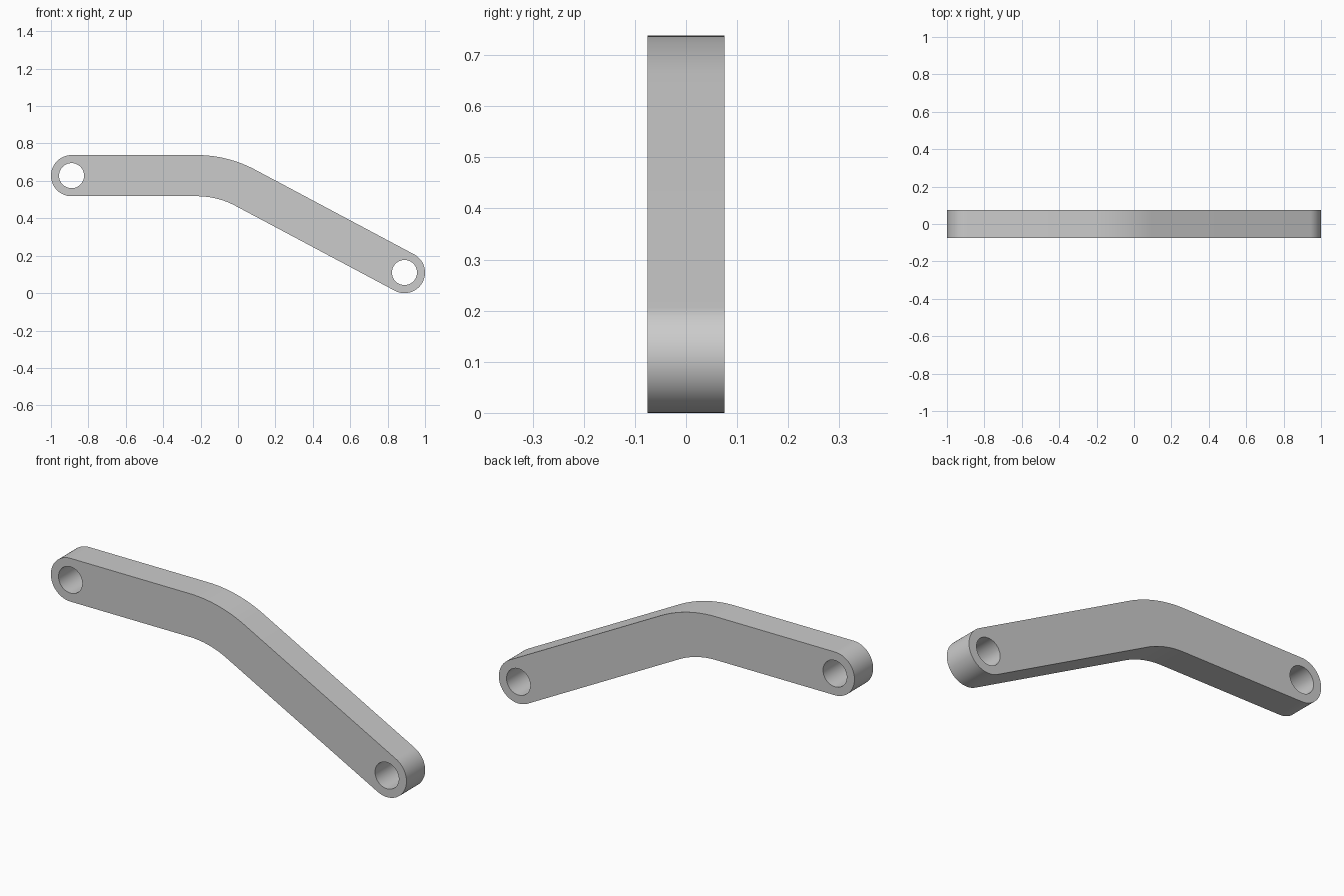
import bpy
import bmesh
from math import sin, cos, pi, asin, atan2, hypot, radians
from mathutils import Vector

cube = bpy.data.objects.get("Cube")
if cube:
    bpy.data.objects.remove(cube, do_unlink=True)

HALF_WIDTH = 0.11       # half the bar height, also the end radius
HALF_DEPTH = 0.075
HOLE = 0.067
BEND = 0.55             # centreline radius of the bend
left_pin = Vector((-0.89, 0.628))
right_pin = Vector((0.89, 0.11))
bend_centre = Vector((-0.22, left_pin.y - BEND))

# Bend angle that aims the sloping arm at the lower pin
to_pin = right_pin - bend_centre
angle = asin(BEND / hypot(*to_pin)) - atan2(to_pin.y, to_pin.x)


def arc(centre, radius, start, end, steps):
    """Points along an arc, angles in radians."""
    turns = [start + (end - start) * i / steps for i in range(steps + 1)]
    return [centre + radius * Vector((cos(a), sin(a))) for a in turns]


# Bar outline, clockwise from the rounded left end
up = pi / 2
outline = arc(left_pin, HALF_WIDTH, 3 * up, up, 32)
outline += arc(bend_centre, BEND + HALF_WIDTH, up, up - angle, 24)
outline += arc(right_pin, HALF_WIDTH, up - angle, -up - angle, 32)
outline += arc(bend_centre, BEND - HALF_WIDTH, up - angle, up, 24)
loops = [outline] + [arc(p, HOLE, 0, 2 * pi, 48)[:-1] for p in (left_pin, right_pin)]

# Filled 2D curve with pin holes, given its depth by extrusion
curve = bpy.data.curves.new("bar_profile", "CURVE")
curve.dimensions = "2D"
curve.fill_mode = "BOTH"
curve.extrude = HALF_DEPTH
for points in loops:
    spline = curve.splines.new("POLY")
    spline.points.add(len(points) - 1)
    for target, p in zip(spline.points, points):
        target.co = (p.x, p.y, 0, 1)
    spline.use_cyclic_u = True

bar = bpy.data.objects.new("bent_link_bar", curve)
bpy.context.collection.objects.link(bar)
bar.rotation_euler.x = pi / 2
bpy.ops.object.select_all(action="DESELECT")
bar.select_set(True)
bpy.context.view_layer.objects.active = bar
bpy.ops.object.convert(target="MESH")
bar = bpy.context.object
bpy.ops.object.transform_apply(location=False, rotation=True, scale=False)

# Weld the caps to the sides
bm = bmesh.new()
bm.from_mesh(bar.data)
bmesh.ops.remove_doubles(bm, verts=bm.verts, dist=0.0001)
bmesh.ops.recalc_face_normals(bm, faces=bm.faces)
bm.to_mesh(bar.data)
bm.free()
bpy.ops.object.shade_smooth_by_angle(angle=radians(30))

# Plain grey metal
grey = bpy.data.materials.new("plain_grey")
grey.use_nodes = True
colour = (0.6, 0.6, 0.6, 1)
grey.diffuse_color = colour
grey.node_tree.nodes["Principled BSDF"].inputs["Base Color"].default_value = colour
bar.data.materials.clear()
bar.data.materials.append(grey)
